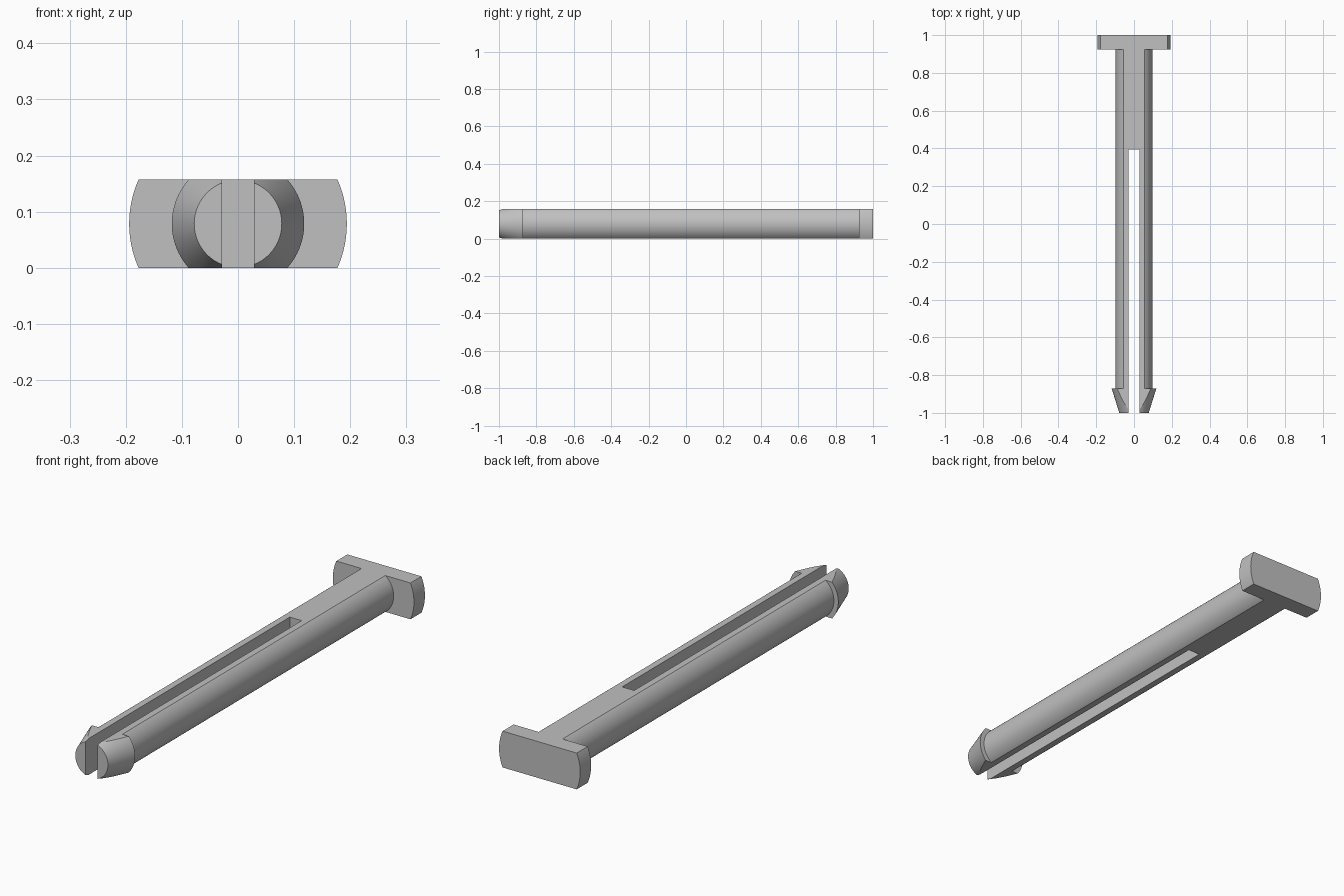
import bpy
import bmesh
from math import radians, tau
from mathutils import Matrix

default = bpy.data.objects.get("Cube")
if default:
    bpy.data.objects.remove(default, do_unlink=True)

HALF = 0.0785          # half thickness between the two flats
SEGMENTS = 96

grey = bpy.data.materials.new("plain grey")
grey.use_nodes = True
colour = (0.53, 0.53, 0.53, 1)
grey.diffuse_color = colour
grey.node_tree.nodes["Principled BSDF"].inputs["Base Color"].default_value = colour


def add_object(name, bm):
    bmesh.ops.recalc_face_normals(bm, faces=bm.faces)
    mesh = bpy.data.meshes.new(name)
    bm.to_mesh(mesh)
    bm.free()
    obj = bpy.data.objects.new(name, mesh)
    bpy.context.collection.objects.link(obj)
    return obj


def lathe(name, profile):
    """Turn a (radius, y) profile around the y axis."""
    bm = bmesh.new()
    verts = [bm.verts.new((r, y, HALF)) for r, y in profile]
    edges = [bm.edges.new(pair) for pair in zip(verts, verts[1:])]
    bmesh.ops.spin(bm, geom=verts + edges, cent=(0, 0, HALF), axis=(0, 1, 0),
                   angle=tau, steps=SEGMENTS, use_duplicate=False)
    bmesh.ops.remove_doubles(bm, verts=bm.verts, dist=1e-5)
    return add_object(name, bm)


def cut(obj, name, operation, size, centre):
    """Combine the object with a box, then discard the box."""
    bm = bmesh.new()
    bmesh.ops.create_cube(bm, size=1, matrix=Matrix.Translation(centre)
                          @ Matrix.Diagonal((*size, 1)))
    box = add_object(name, bm)
    box.hide_render = True
    mod = obj.modifiers.new(name, "BOOLEAN")
    mod.operation, mod.object, mod.solver = operation, box, "EXACT"
    bpy.ops.object.modifier_apply(modifier=mod.name)
    bpy.data.objects.remove(box, do_unlink=True)


# Tapered barb, shaft and wide head turned as one solid
pin = lathe("split_pin", [(0, -1), (0.078, -1), (0.118, -0.872), (0.097, -0.872),
                          (0.097, 0.925), (0.194, 0.925), (0.194, 1), (0, 1)])
bpy.ops.object.select_all(action="DESELECT")
pin.select_set(True)
bpy.context.view_layer.objects.active = pin

# Flats on top and bottom, then the long slot between the two prongs
cut(pin, "flats_box", "INTERSECT", (1, 3, 2 * HALF), (0, 0, HALF))
cut(pin, "slot_box", "DIFFERENCE", (0.057, 1.59, 1), (0, -0.4, HALF))

pin.data.materials.clear()
pin.data.materials.append(grey)
bpy.ops.object.shade_smooth_by_angle(angle=radians(15))
